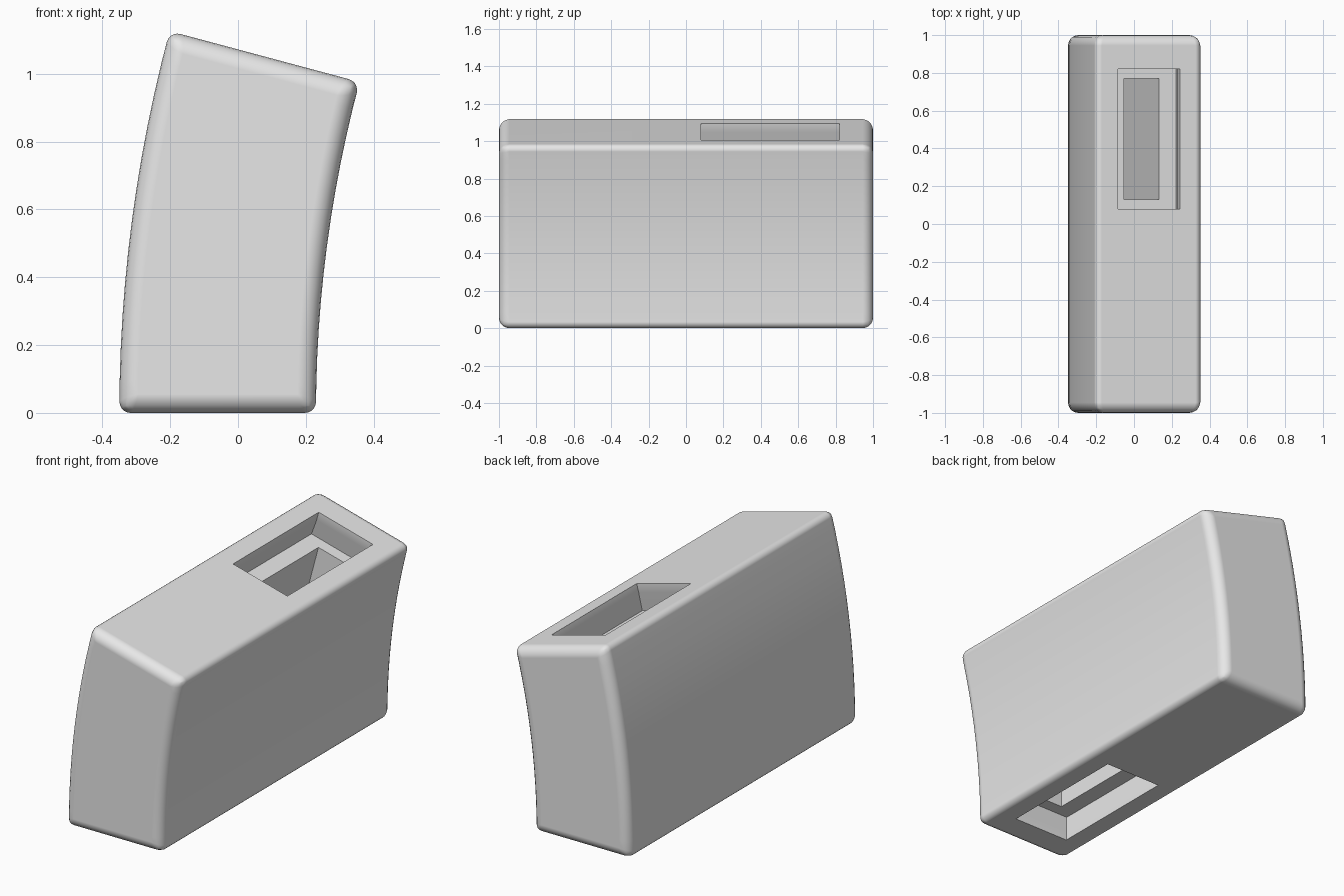
import bpy, bmesh, math
from mathutils import Matrix

if "Cube" in bpy.data.objects:
    bpy.data.objects.remove(bpy.data.objects["Cube"])

BEND = math.radians(15)          # total bend of the block
CX = 4.0                         # bend centre, at z = 0
R_OUT, R_IN = 4.35, 3.77         # convex and concave side radii
STEPS = 12

grey = bpy.data.materials.new("light_grey")
grey.diffuse_color = (0.8, 0.8, 0.8, 1)
grey.use_nodes = True
grey.node_tree.nodes["Principled BSDF"].inputs["Base Color"].default_value = grey.diffuse_color


def new_object(name, bm):
    bmesh.ops.recalc_face_normals(bm, faces=bm.faces)
    mesh = bpy.data.meshes.new(name)
    bm.to_mesh(mesh)
    bm.free()
    mesh.materials.append(grey)
    obj = bpy.data.objects.new(name, mesh)
    bpy.context.collection.objects.link(obj)
    return obj


def arc(radius):
    return [(CX - radius * math.cos(BEND * i / STEPS), radius * math.sin(BEND * i / STEPS))
            for i in range(STEPS + 1)]


def socket_cutter(name, matrix):
    """Rectangular mouth, undercut lip, flat ledge and deep narrow shaft."""
    rings = [(0.17, 0.37, 0.06), (0.17, 0.37, -0.048), (0.188, 0.388, -0.15),
             (0.095, 0.32, -0.15), (0.095, 0.32, -0.87)]
    bm = bmesh.new()
    loops = [[bm.verts.new((sx * hx, sy * hy, z))
              for sx, sy in ((-1, -1), (1, -1), (1, 1), (-1, 1))] for hx, hy, z in rings]
    for a, b in zip(loops, loops[1:]):
        for i in range(4):
            j = (i + 1) % 4
            bm.faces.new((a[i], a[j], b[j], b[i]))
    bm.faces.new(loops[0])
    bm.faces.new(loops[-1])
    bm.transform(matrix)
    obj = new_object(name, bm)
    obj.hide_render = True
    return obj


# Curved block: bent side profile extruded along y
profile = arc(R_OUT) + arc(R_IN)[::-1]
bm = bmesh.new()
weight = bm.edges.layers.float.new("bevel_weight_edge")
caps = [[bm.verts.new((x, y, z)) for x, z in profile] for y in (-1, 1)]
cap_faces = [bm.faces.new(c) for c in caps]
n = len(profile)
for i in range(n):
    j = (i + 1) % n
    bm.faces.new((caps[0][i], caps[0][j], caps[1][j], caps[1][i]))
for f in cap_faces:
    for e in f.edges:
        e[weight] = 1.0
for i in (0, STEPS, STEPS + 1, n - 1):          # four long corner edges
    bm.edges.get((caps[0][i], caps[1][i]))[weight] = 0.6
block = new_object("curved_block", bm)

bevel = block.modifiers.new("rounded_edges", 'BEVEL')
bevel.limit_method = 'WEIGHT'
bevel.width = 0.055
bevel.segments = 5
bevel.use_clamp_overlap = False

# Stepped sockets: one in the tilted top, one in the underside at the other end
r_mid = (R_OUT + R_IN) / 2
top = Matrix.Translation((CX - r_mid * math.cos(BEND), 0.45, r_mid * math.sin(BEND))) \
    @ Matrix.Rotation(BEND, 4, 'Y')
bottom = Matrix.Translation((CX - r_mid, -0.45, 0)) @ Matrix.Rotation(math.pi, 4, 'X')
cutters = [socket_cutter("top_socket_cutter", top), socket_cutter("bottom_socket_cutter", bottom)]
for c in cutters:
    cut = block.modifiers.new(c.name, 'BOOLEAN')
    cut.operation = 'DIFFERENCE'
    cut.solver = 'EXACT'
    cut.object = c

# Bake the cuts, drop the cutters and shade
deps = bpy.context.evaluated_depsgraph_get()
baked = bpy.data.meshes.new_from_object(block.evaluated_get(deps))
block.modifiers.clear()
block.data = baked
for c in cutters:
    bpy.data.objects.remove(c)
bpy.ops.object.select_all(action='DESELECT')
block.select_set(True)
bpy.context.view_layer.objects.active = block
bpy.ops.object.shade_smooth_by_angle(angle=math.radians(25))
normals = block.modifiers.new("even_shading", 'WEIGHTED_NORMAL')
normals.keep_sharp = True
normals.weight = 90
